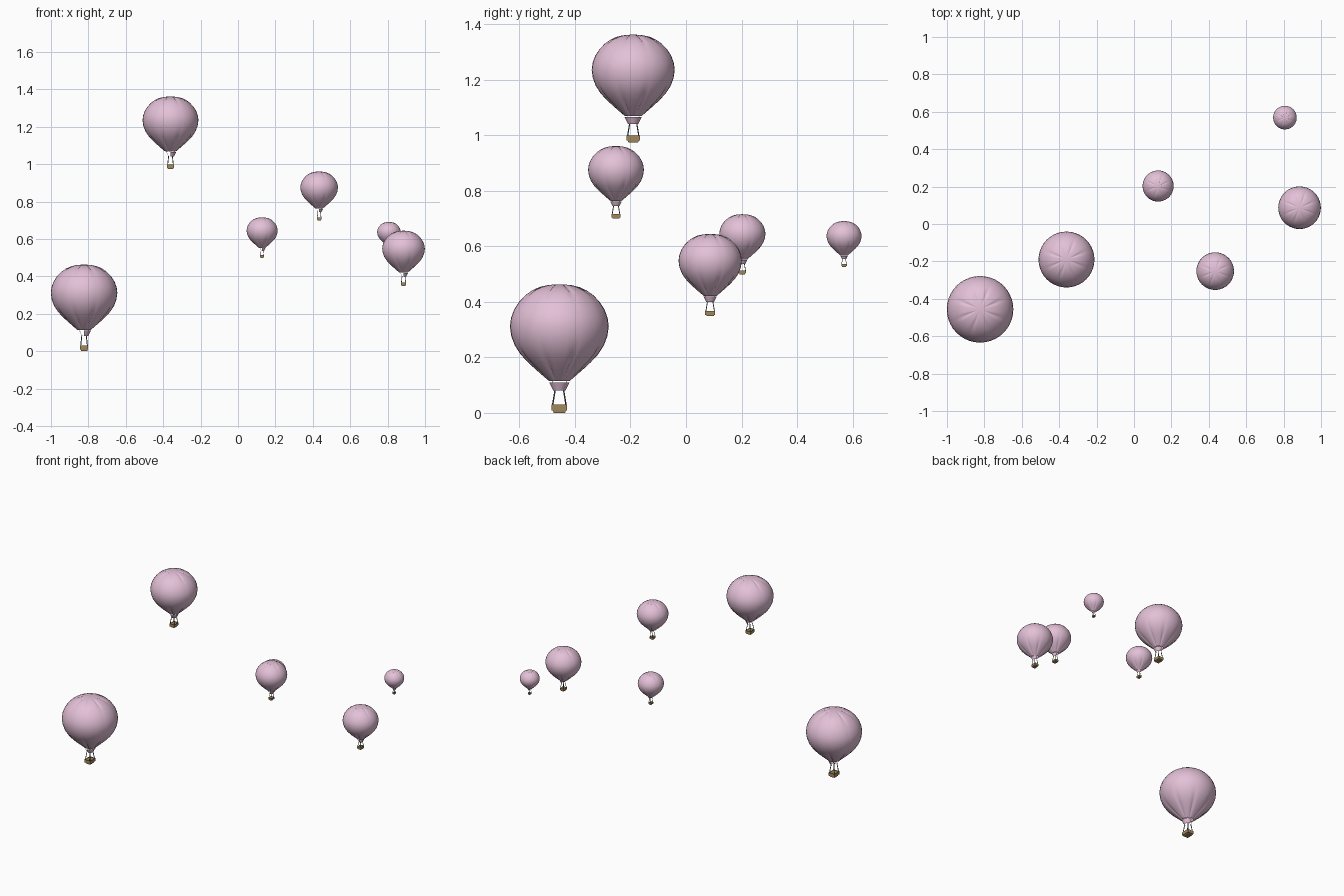
import bpy, bmesh, math
from mathutils import Vector

if "Cube" in bpy.data.objects:
    bpy.data.objects.remove(bpy.data.objects["Cube"])


def material(name, rgb):
    m = bpy.data.materials.new(name)
    m.diffuse_color = (*rgb, 1)
    m.use_nodes = True
    m.node_tree.nodes["Principled BSDF"].inputs["Base Color"].default_value = m.diffuse_color
    return m


PINK = material("dusty pink fabric", (0.77, 0.53, 0.68))
WICKER = material("wicker tan", (0.36, 0.25, 0.11))
ROPE = material("dark grey rope", (0.12, 0.12, 0.12))

# centre x, centre y, bottom z, scale
BALLOONS = [
    (-0.823, -0.456, 0.0, 1.0),
    (-0.361, -0.190, 0.973, 0.84),
    (0.434, -0.252, 0.699, 0.565),
    (0.129, 0.203, 0.499, 0.467),
    (0.885, 0.087, 0.348, 0.64),
    (0.807, 0.569, 0.526, 0.355),
]
# envelope outline (radius, height) and crease depth, crown to mouth
PROFILE = [
    (0.022, 0.462, 0.0), (0.045, 0.4595, 0.003), (0.072, 0.453, 0.006),
    (0.098, 0.441, 0.005), (0.122, 0.424, 0.001), (0.145, 0.400, 0.001),
    (0.163, 0.372, 0.001), (0.174, 0.342, 0.001), (0.178, 0.312, 0.001),
    (0.173, 0.276, 0.001), (0.160, 0.242, 0.002), (0.139, 0.210, 0.004),
    (0.113, 0.182, 0.006), (0.087, 0.158, 0.006), (0.062, 0.136, 0.004),
    (0.036, 0.114, 0.001),
]
GORES, PER_GORE = 8, 6


def finish(bm, name, mat, place, smooth=False):
    x, y, z, s = place
    for v in bm.verts:
        v.co = v.co * s
    for f in bm.faces:
        f.smooth = smooth
    me = bpy.data.meshes.new(name)
    bm.to_mesh(me)
    bm.free()
    me.materials.append(mat)
    ob = bpy.data.objects.new(name, me)
    ob.location = (x, y, z)
    bpy.context.collection.objects.link(ob)
    return ob


def envelope(place):
    bm = bmesh.new()
    n = GORES * PER_GORE
    rings = []
    for i, (r, z, depth) in enumerate(PROFILE):
        # outward normal of the outline, used to push creases inward
        a = PROFILE[max(i - 1, 0)]
        b = PROFILE[min(i + 1, len(PROFILE) - 1)]
        nrm = Vector((a[1] - b[1], b[0] - a[0])).normalized()
        ring = []
        for k in range(n):
            # segments crowd towards each crease so it reads as a narrow fold
            step = (0, 0.08, 0.29, 0.5, 0.71, 0.92)[k % PER_GORE]
            ang = 2 * math.pi * (k // PER_GORE + step + 0.5) / GORES
            d = depth if k % PER_GORE == 0 else 0
            rr, zz = r - nrm.x * d, z - nrm.y * d
            ring.append(bm.verts.new((rr * math.cos(ang), rr * math.sin(ang), zz)))
        rings.append(ring)
    for up, low in zip(rings, rings[1:]):
        for k in range(n):
            j = (k + 1) % n
            bm.faces.new((up[k], low[k], low[j], up[j]))
    top = bm.verts.new((0, 0, 0.463))
    for k in range(n):
        bm.faces.new((top, rings[0][k], rings[0][(k + 1) % n]))
    finish(bm, "envelope", PINK, place, True)


def scoop(place):
    # half skirt on the +x side below the mouth
    bm = bmesh.new()
    rows = []
    for r, z in ((0.037, 0.110), (0.022, 0.080)):
        rows.append([bm.verts.new((r * math.cos(t), r * math.sin(t), z))
                     for t in (math.pi * (k / 12 - 0.5) for k in range(13))])
    for k in range(12):
        bm.faces.new((rows[0][k], rows[1][k], rows[1][k + 1], rows[0][k + 1]))
    finish(bm, "scoop", PINK, place, True)


def add_box(bm, z0, z1, h0, h1):
    low, up = [[bm.verts.new((sx * h[0], sy * h[1], z))
                for sx, sy in ((-1, -1), (1, -1), (1, 1), (-1, 1))]
               for z, h in ((z0, h0), (z1, h1))]
    bm.faces.new(low[::-1])
    for k in range(4):
        j = (k + 1) % 4
        bm.faces.new((low[k], low[j], up[j], up[k]))
    return bm.faces.new(up)


def basket(place):
    bm = bmesh.new()
    add_box(bm, 0, 0.025, (0.017, 0.021), (0.020, 0.025))
    # rim with a sunken inside
    top = add_box(bm, 0.025, 0.030, (0.022, 0.028), (0.022, 0.028))
    bmesh.ops.inset_region(bm, faces=[top], thickness=0.004)
    bmesh.ops.translate(bm, verts=list(top.verts), vec=(0, 0, -0.022))
    finish(bm, "basket", WICKER, place)


def ropes(place):
    bm = bmesh.new()
    for sx in (-1, 1):
        for sy in (-1, 1):
            a = Vector((sx * 0.018, sy * 0.024, 0.029))
            b = Vector((sx * 0.012, sy * 0.015, 0.083))
            c = Vector((sx * 0.026, sy * 0.026, 0.115))
            for p, q in ((a, b), (b, c)):
                d = q - p
                rot = d.to_track_quat('Z', 'Y').to_matrix().to_4x4()
                rot.translation = (p + q) / 2
                rad = 0.0025 if q is b else 0.0008
                bmesh.ops.create_cone(bm, cap_ends=True, segments=8, radius1=rad,
                                      radius2=rad, depth=d.length, matrix=rot)
    finish(bm, "ropes", ROPE, place, True)


for place in BALLOONS:
    for part in (envelope, scoop, basket, ropes):
        part(place)
